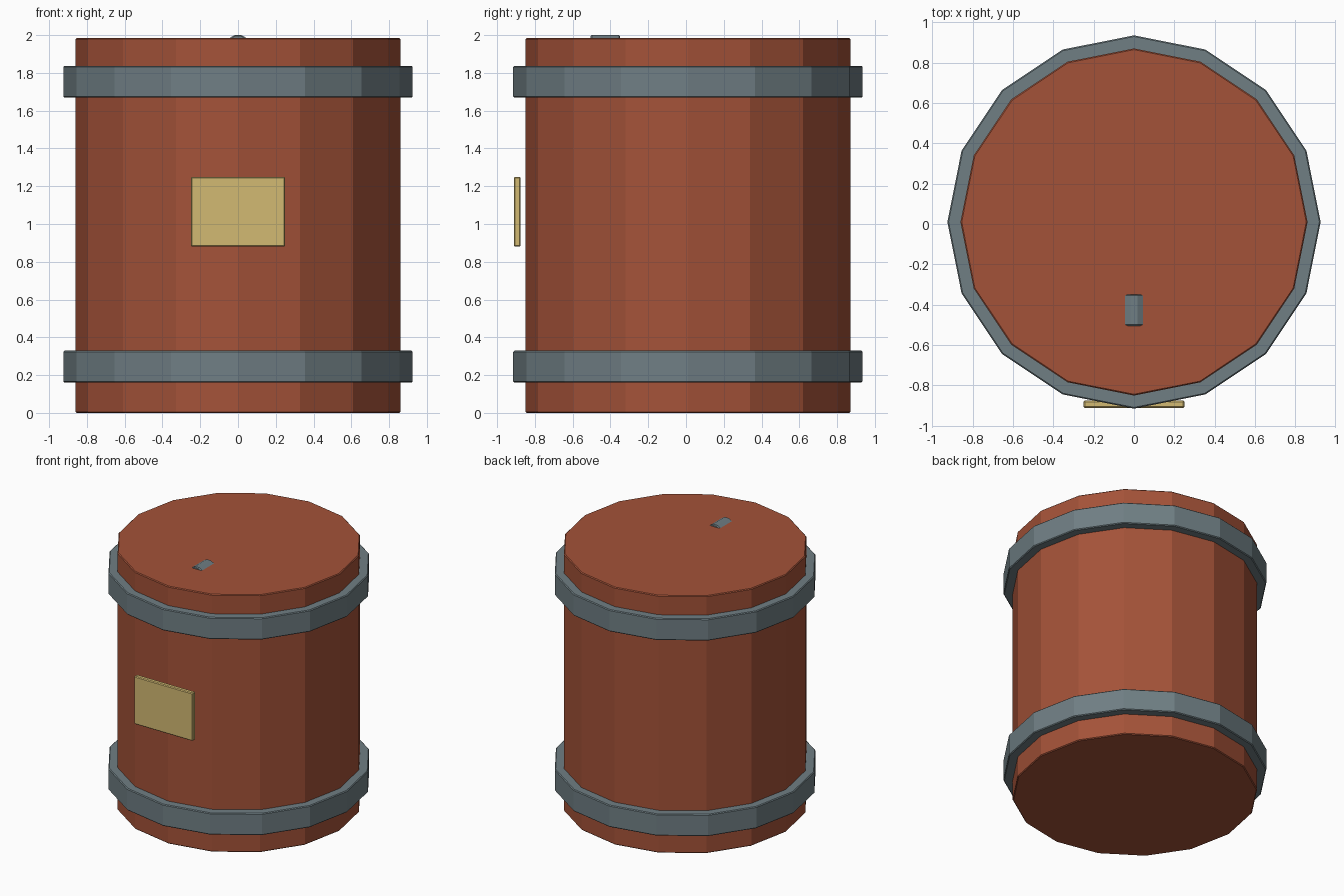
import bpy, math

if "Cube" in bpy.data.objects:
    bpy.data.objects.remove(bpy.data.objects["Cube"])

CY = 0.01  # drum axis offset in y


def material(name, rgb):
    m = bpy.data.materials.new(name)
    m.diffuse_color = (*rgb, 1)
    m.use_nodes = True
    m.node_tree.nodes["Principled BSDF"].inputs["Base Color"].default_value = m.diffuse_color
    return m


RED = material("rust_red", (0.37, 0.085, 0.04))
STEEL = material("steel", (0.16, 0.21, 0.23))
YELLOW = material("label_yellow", (0.65, 0.49, 0.17))


def finish(name, mat, bevel):
    ob = bpy.context.object
    ob.name = name
    ob.data.materials.append(mat)
    mod = ob.modifiers.new("edge_bevel", 'BEVEL')
    mod.width = bevel
    mod.segments = 1
    mod.limit_method = 'ANGLE'
    mod.angle_limit = math.radians(40)
    return ob


def drum_section(name, radius, z0, z1, mat, bevel):
    bpy.ops.mesh.primitive_cylinder_add(vertices=16, radius=radius, depth=z1 - z0,
                                        location=(0, CY, (z0 + z1) / 2))
    return finish(name, mat, bevel)


# Faceted drum body
drum_section("drum_body", 0.86, 0.0, 1.985, RED, 0.006)

# Steel bands near both ends
for name, z in (("lower_band", 0.245), ("upper_band", 1.753)):
    drum_section(name, 0.925, z - 0.084, z + 0.084, STEEL, 0.006)

# Blank label plate standing just off the front
bpy.ops.mesh.primitive_cube_add(size=1, location=(0, -0.893, 1.065))
bpy.context.object.scale = (0.5, 0.036, 0.37)
bpy.ops.object.transform_apply(location=False, rotation=False, scale=True)
finish("label_plate", YELLOW, 0.006)

# Filler cap: short cylinder lying along y, mostly sunk into the lid
bpy.ops.mesh.primitive_cylinder_add(vertices=12, radius=0.07, depth=0.155,
                                    location=(0, -0.427, 1.9324),
                                    rotation=(math.pi / 2, math.radians(15), 0))
finish("filler_cap", STEEL, 0.006)
